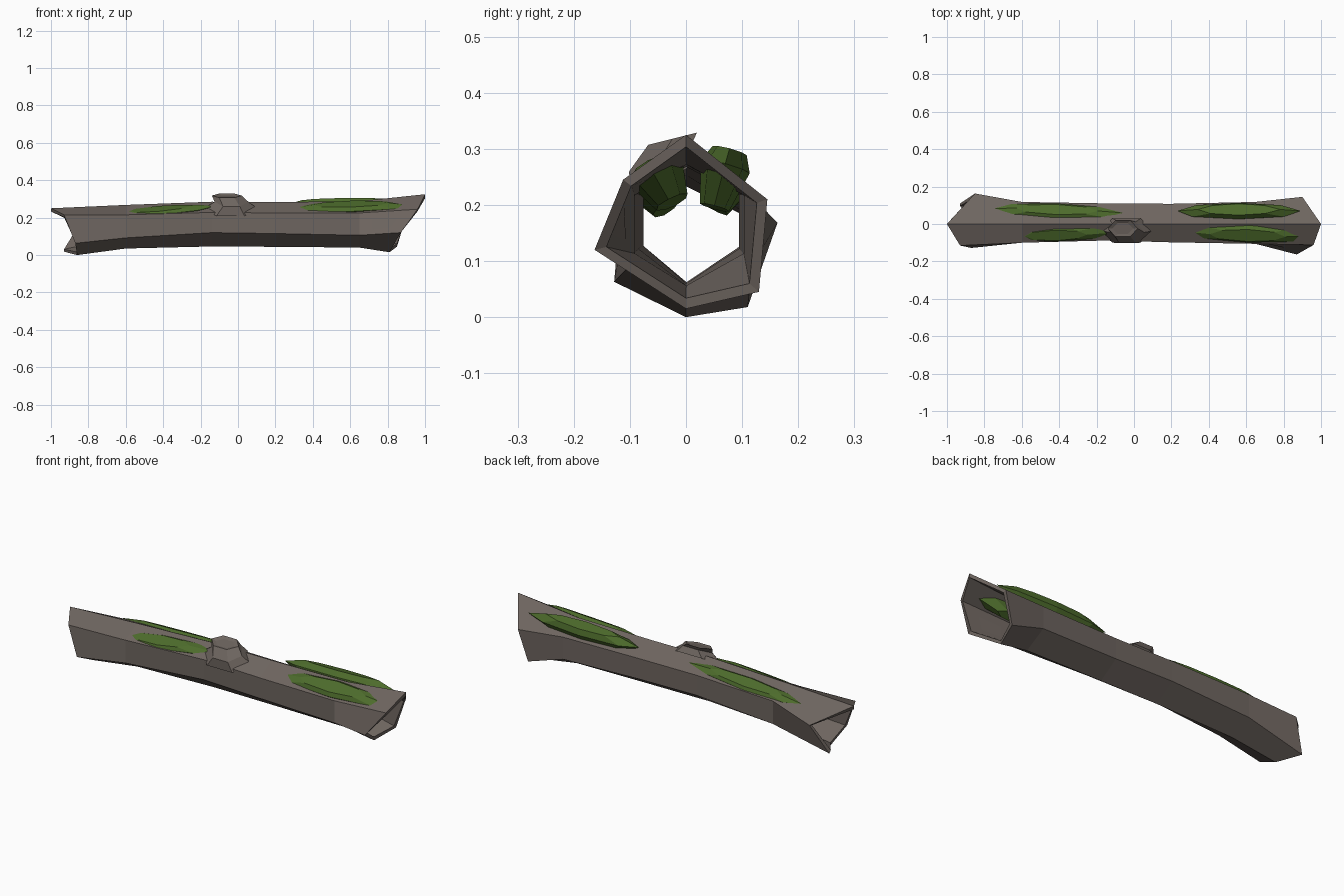
import bpy, math, random
from mathutils import Matrix, Vector

if "Cube" in bpy.data.objects:
    bpy.data.objects.remove(bpy.data.objects["Cube"])

random.seed(4)

def material(name, rgb):
    m = bpy.data.materials.new(name)
    m.diffuse_color = (*rgb, 1)
    m.use_nodes = True
    m.node_tree.nodes["Principled BSDF"].inputs["Base Color"].default_value = m.diffuse_color
    return m

BARK = material("bark", (0.155, 0.13, 0.115))
MOSS = material("moss", (0.075, 0.15, 0.025))

def loft(name, rings, mat, closed=False, caps=True):
    """Skin a list of equal-length rings with flat faces."""
    n = len(rings[0])
    verts = [tuple(p) for r in rings for p in r]
    faces = []
    count = len(rings)
    for k in range(count if closed else count - 1):
        a, b = k * n, ((k + 1) % count) * n
        for i in range(n):
            j = (i + 1) % n
            faces.append((a + i, a + j, b + j, b + i))
    if caps and not closed:
        faces.append(tuple(range(n))[::-1])
        faces.append(tuple(range((count - 1) * n, count * n)))
    me = bpy.data.meshes.new(name)
    me.from_pydata(verts, [], faces)
    me.materials.append(mat)
    ob = bpy.data.objects.new(name, me)
    bpy.context.collection.objects.link(ob)
    bpy.context.view_layer.objects.active = ob
    ob.select_set(True)
    bpy.ops.object.mode_set(mode='EDIT')
    bpy.ops.mesh.select_all(action='SELECT')
    bpy.ops.mesh.normals_make_consistent(inside=False)
    bpy.ops.object.mode_set(mode='OBJECT')
    ob.select_set(False)
    return ob

# Hollow log: six-sided sections, ordered top, back upper, back lower,
# bottom, front lower, front upper
left_end = [(-1, 0, .25), (-.85, .163, .168), (-.93, .11, .018),
            (-.86, 0, 0), (-.87, -.128, .063), (-.93, -.115, .215)]
right_end = [(1, 0, .325), (.9, .145, .21), (.85, .13, .045),
             (.81, 0, .015), (.87, -.163, .12), (.96, -.112, .245)]

def section(x, top, low, back, front, up, down):
    return [(x, 0, top), (x, back, up), (x, back, down),
            (x, 0, low), (x, -front, down), (x, -front, up)]

outer = [left_end,
         section(-.6, .268, .035, .118, .1, .215, .092),
         section(-.14, .285, .046, .11, .088, .228, .12),
         section(.2, .283, .044, .108, .098, .225, .115),
         section(.65, .288, .04, .118, .106, .225, .106),
         right_end]

def shrink(ring, f):
    c = sum((Vector(p) for p in ring), Vector()) / len(ring)
    return [Vector((p[0], c.y + (p[1] - c.y) * f, c.z + (p[2] - c.z) * f)) for p in ring]

inner = [shrink(r, .87) for r in outer]
loft("hollow_log", outer + inner[::-1], BARK, closed=True)

# Knot: broken branch stub leaning to the front
def knot_ring(cx, cy, cz, rx, ry, slope, n=6):
    ring = []
    for i in range(n):
        a = math.tau * i / n
        y = ry * math.sin(a)
        ring.append((cx + rx * math.cos(a), cy + y, cz + slope * y))
    return ring

loft("branch_knot", [knot_ring(-.04, -.035, .245, .15, .075, .55),
                     knot_ring(-.035, -.045, .285, .09, .065, .45),
                     knot_ring(-.06, -.024, .318, .08, .05, .25),
                     knot_ring(-.06, -.024, .312, .055, .034, .2)], BARK)

# Moss: long faceted lens sunk through the upper log faces
def moss(name, loc, length, width, rise, depth, roll, pitch, yaw):
    m = (Matrix.Translation(loc) @ Matrix.Rotation(yaw, 4, 'Z')
         @ Matrix.Rotation(pitch, 4, 'Y') @ Matrix.Rotation(roll, 4, 'X'))
    rings = []
    for f, g, h in ((.6, .6, -depth), (1, 1, 0), (.62, .7, rise)):
        ring = []
        for i in range(8):
            a = math.tau * i / 8
            r = random.uniform(.9, 1.08)
            ring.append(m @ Vector((length * f * r * math.cos(a),
                                    width * g * math.sin(a), h)))
        rings.append(ring)
    loft(name, rings, MOSS)

rad = math.radians
moss("moss_back_left", (-.42, .072, .24), .35, .042, .014, .05, rad(-24), rad(-2.5), rad(-2))
moss("moss_front_left", (-.42, -.055, .236), .28, .045, .014, .045, rad(27), rad(-5), rad(1.5))
moss("moss_back_right", (.56, .07, .268), .34, .045, .03, .075, rad(-15), rad(-1), rad(0))
moss("moss_front_right", (.61, -.053, .258), .34, .052, .018, .06, rad(28), rad(-1.5), rad(-2))
